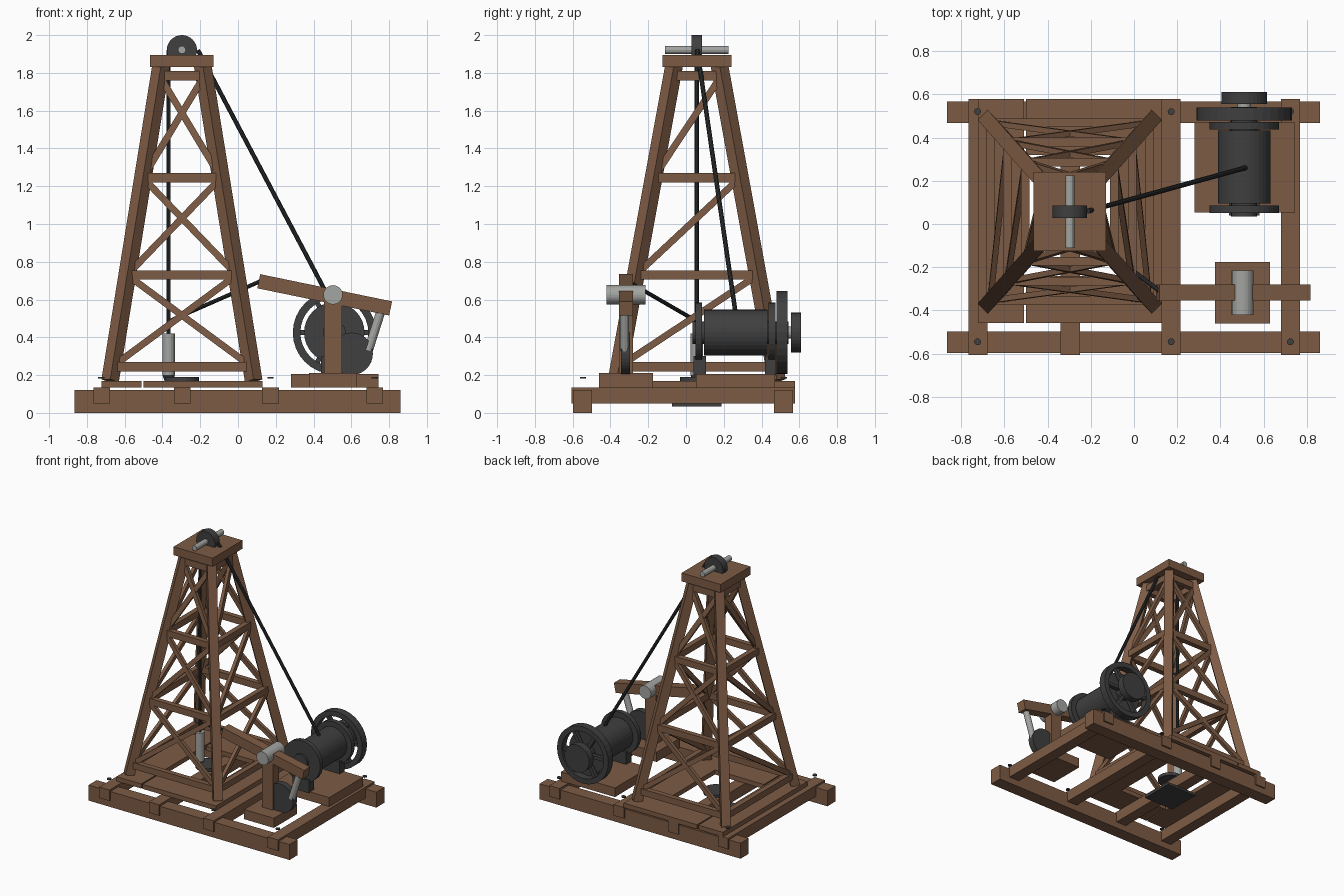
import bpy, bmesh, math
from mathutils import Vector, Matrix

if "Cube" in bpy.data.objects:
    bpy.data.objects.remove(bpy.data.objects["Cube"])


def mat(name, col):
    m = bpy.data.materials.new(name)
    m.diffuse_color = (*col, 1)
    m.use_nodes = True
    m.node_tree.nodes["Principled BSDF"].inputs["Base Color"].default_value = m.diffuse_color
    return m


WOOD = mat("timber brown", (0.205, 0.105, 0.058))
IRON = mat("dark iron", (0.05, 0.05, 0.05))
ROPE = mat("black rope", (0.032, 0.034, 0.036))
STEEL = mat("light steel", (0.37, 0.38, 0.36))


def finish(name, bm, m):
    bmesh.ops.recalc_face_normals(bm, faces=bm.faces)
    me = bpy.data.meshes.new(name)
    bm.to_mesh(me)
    bm.free()
    me.materials.append(m)
    ob = bpy.data.objects.new(name, me)
    bpy.context.collection.objects.link(ob)
    return ob


def box(name, x, y, z, m=WOOD):
    """Box from (min, max) ranges."""
    bm = bmesh.new()
    c = Vector([(a + b) / 2 for a, b in (x, y, z)])
    s = [b - a for a, b in (x, y, z)]
    bmesh.ops.create_cube(bm, size=1, matrix=Matrix.Translation(c) @ Matrix.Diagonal((*s, 1)))
    return finish(name, bm, m)


def beam(name, a, b, w, h, m=WOOD, side=None):
    """Square timber between two points; w is measured along the side direction."""
    a, b = Vector(a), Vector(b)
    d = (b - a).normalized()
    s = Vector(side) if side else d.cross(Vector((0, 0, 1)))
    s = (s - d * s.dot(d)).normalized()
    u = s.cross(d)
    rot = Matrix((s, d, u)).transposed().to_4x4()
    bm = bmesh.new()
    bmesh.ops.create_cube(bm, size=1, matrix=Matrix.Translation((a + b) / 2) @ rot
                          @ Matrix.Diagonal((w, (b - a).length, h, 1)))
    return finish(name, bm, m)


def rod(name, a, b, r, m=IRON, n=24, r2=None):
    a, b = Vector(a), Vector(b)
    q = (b - a).to_track_quat('Z', 'Y').to_matrix().to_4x4()
    bm = bmesh.new()
    bmesh.ops.create_cone(bm, cap_ends=True, segments=n, radius1=r, radius2=r if r2 is None else r2,
                          depth=(b - a).length, matrix=Matrix.Translation((a + b) / 2) @ q)
    return finish(name, bm, m)


def ydisc(name, x, z, y0, y1, r, m=IRON, n=32):
    return rod(name, (x, y0, z), (x, y1, z), r, m, n)


# Skids and cross beams
box("front_skid", (-0.865, 0.86), (-0.597, -0.497), (0, 0.12))
box("back_skid", (-0.865, 0.86), (0.467, 0.567), (0, 0.12))
for x in (-0.722, -0.295, 0.172, 0.724):
    box("cross_beam", (x - 0.044, x + 0.044), (-0.607, 0.578), (0.05, 0.135))
for x in (-0.724, 0.172, 0.724):
    for y in (-0.545, 0.52):
        rod("skid_bolt", (x, y, 0.182), (x, y, 0.19), 0.016, IRON, 12)

# Derrick deck around the well opening
D0, D1 = 0.135, 0.17
box("left_deck", (-0.722, -0.51), (-0.457, 0.578), (D0, D1))
box("right_deck", (-0.08, 0.13), (-0.457, 0.578), (D0, D1))
box("front_deck", (-0.5, -0.08), (-0.457, -0.24), (D0, D1))
box("back_deck", (-0.5, -0.08), (0.32, 0.578), (D0, D1))

# Derrick legs
CX, CY = -0.297, 0.057
Z0, Z1 = 0.17, 1.84


def corner(sx, sy, z):
    t = (z - Z0) / (Z1 - Z0)
    return Vector((CX + sx * (0.38 - 0.27 * t), CY + sy * (0.425 - 0.305 * t), z))


for sx in (-1, 1):
    for sy in (-1, 1):
        beam("derrick_leg", corner(sx, sy, Z0), corner(sx, sy, Z1), 0.066, 0.066,
             side=(-sy, sx, 0))

# Girts on every level, braces between the levels
levels = (0.245, 0.73, 1.245, 1.785)
for z in levels:
    for s in (-1, 1):
        beam("girt_x", corner(-1, s, z), corner(1, s, z), 0.04, 0.05)
        beam("girt_y", corner(s, -1, z), corner(s, 1, z), 0.04, 0.05)
for za, zb in zip(levels, levels[1:]):
    for s in (-1, 1):
        for k in (-1, 1):
            beam("cross_brace", corner(-k, s, za), corner(k, s, zb), 0.026, 0.036, side=(0, 1, 0))
        beam("side_brace", corner(s, -1, za), corner(s, 1, zb), 0.026, 0.036, side=(1, 0, 0))

# Crown block, pulley and axle
box("crown_block", (-0.465, -0.13), (-0.125, 0.24), (1.83, 1.895))
ydisc("crown_pulley", CX, 1.92, 0.028, 0.086, 0.08)
ydisc("crown_axle", CX, 1.922, -0.11, 0.225, 0.021, STEEL, 12)

# Ropes, drill tool and well head
rod("hoist_rope", (-0.212, 0.06, 1.92), (0.515, 0.26, 0.545), 0.012, ROPE, 10)
rod("drill_rope", (-0.367, 0.057, 0.4), (-0.367, 0.057, 1.92), 0.011, ROPE, 10)
rod("beam_rope", (-0.366, 0.057, 0.485), (0.125, -0.315, 0.70), 0.011, ROPE, 10)
rod("drill_tool", (-0.367, 0.057, 0.2), (-0.367, 0.057, 0.42), 0.033, STEEL, 16)
rod("drill_bit", (-0.367, 0.057, 0.16), (-0.367, 0.057, 0.2), 0.018, IRON, 16, 0.033)
rod("well_collar", (CX, CY, 0.165), (CX, CY, 0.19), 0.09, IRON, 24)
box("well_plate", (-0.427, -0.167), (-0.073, 0.187), (0.033, 0.053), IRON)

# Walking beam on its post
BY = -0.318
box("post_base", (0.375, 0.63), (-0.46, -0.175), (0.135, 0.21))
box("beam_post", (0.455, 0.55), (BY - 0.037, BY + 0.037), (0.21, 0.6))
beam("walking_beam", (0.11, BY, 0.697), (0.808, BY, 0.553), 0.074, 0.076)
ydisc("beam_pivot", 0.503, 0.625, -0.42, -0.215, 0.051, STEEL, 24)
ydisc("crank_disc", 0.602, 0.313, -0.345, -0.297, 0.112)
rod("pitman_rod", (0.757, -0.325, 0.54), (0.69, -0.325, 0.33), 0.024, STEEL, 12)

# Winch base and drum
DX, DZ = 0.51, 0.425
box("winch_base", (0.28, 0.745), (0.053, 0.47), (0.135, 0.205))
for y0, y1 in ((0.04, 0.105), (0.418, 0.475)):
    box("bearing_block", (DX - 0.07, DX + 0.07), (y0, y1), (0.2, 0.3), IRON)
ydisc("winch_drum", DX, DZ, 0.095, 0.432, 0.122)
ydisc("drum_core", DX, DZ, 0.035, 0.48, 0.06)
ydisc("inner_flange", DX, DZ, 0.05, 0.086, 0.16)
ydisc("outer_flange", DX, DZ, 0.437, 0.473, 0.16)
ydisc("winch_shaft", DX, DZ, 0.47, 0.57, 0.032, STEEL, 16)
ydisc("belt_pulley", DX, DZ, 0.555, 0.61, 0.106)

# Flywheel: rim, hub and spokes
bm = bmesh.new()
N = 32
rings = []
for i in range(N):
    a = math.tau * i / N
    rings.append([bm.verts.new((DX + r * math.cos(a), y, DZ + r * math.sin(a)))
                  for r, y in ((0.22, 0.48), (0.22, 0.538), (0.18, 0.538), (0.18, 0.48))])
for i in range(N):
    p, q = rings[i], rings[(i + 1) % N]
    for j in range(4):
        k = (j + 1) % 4
        bm.faces.new((p[j], p[k], q[k], q[j]))
finish("flywheel_rim", bm, IRON)
ydisc("flywheel_hub", DX, DZ, 0.475, 0.542, 0.06, IRON, 24)
for i in range(6):
    a = math.tau * i / 6
    beam("flywheel_spoke", (DX, 0.509, DZ),
         (DX + 0.19 * math.cos(a), 0.509, DZ + 0.19 * math.sin(a)), 0.03, 0.026, IRON, (0, 1, 0))
